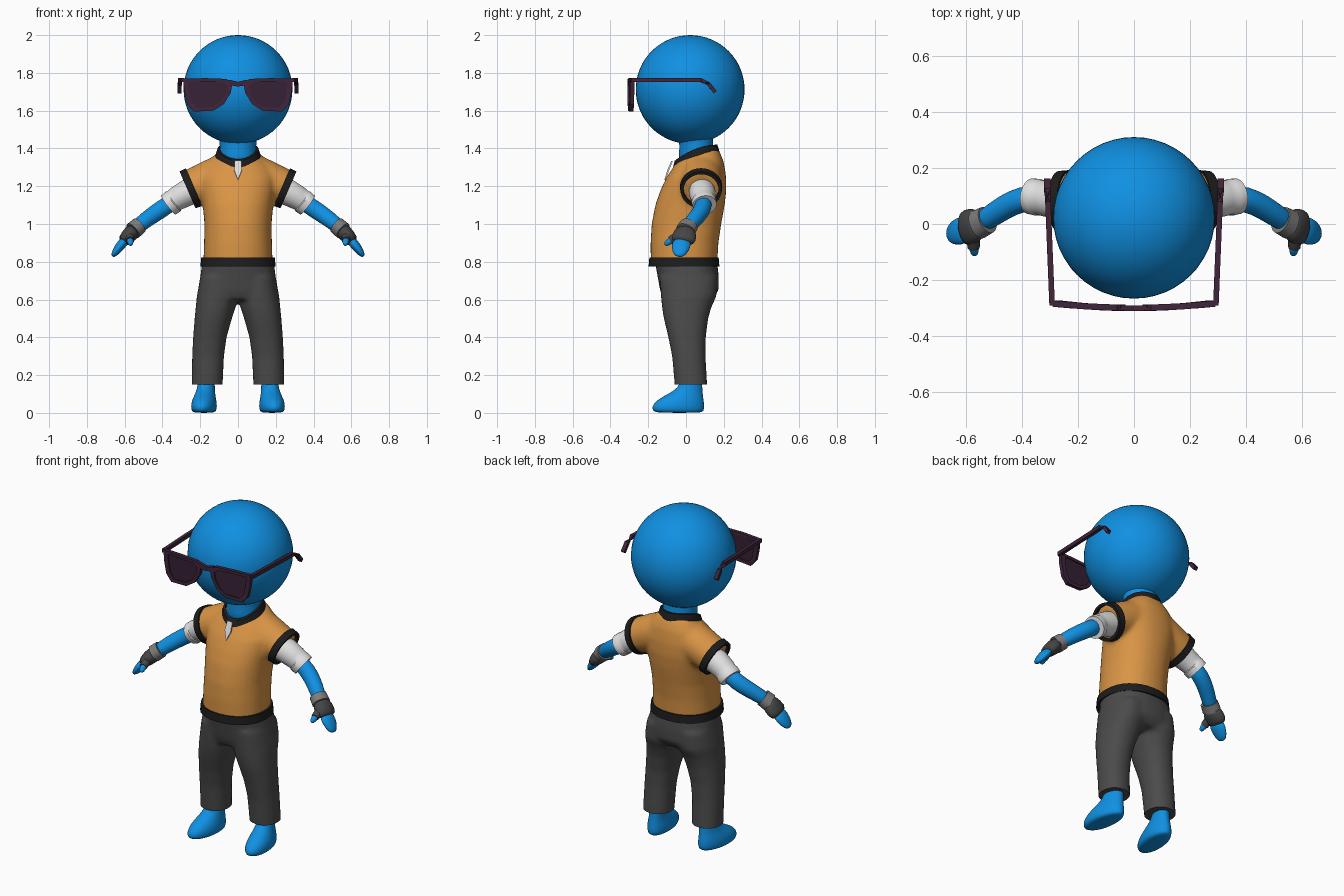
import bpy, bmesh, math
from mathutils import Vector

cube = bpy.data.objects.get("Cube")
if cube:
    bpy.data.objects.remove(cube, do_unlink=True)


def material(name, r, g, b):
    m = bpy.data.materials.new(name)
    m.use_nodes = True
    m.diffuse_color = (r, g, b, 1)
    node = next(n for n in m.node_tree.nodes if n.type == 'BSDF_PRINCIPLED')
    node.inputs["Base Color"].default_value = (r, g, b, 1)
    node.inputs["Roughness"].default_value = 0.7
    return m


BLUE = material("blue skin", 0.005, 0.28, 0.76)
ORANGE = material("orange shirt", 0.7, 0.3, 0.06)
BLACK = material("black trim", 0.012, 0.012, 0.012)
WHITE = material("white sleeve", 0.75, 0.75, 0.75)
GREY = material("grey trousers", 0.07, 0.07, 0.07)
GLOVE = material("dark glove", 0.06, 0.06, 0.06)
BAND = material("grey wristband", 0.2, 0.2, 0.2)
FRAME = material("purple frame", 0.05, 0.018, 0.043)
LENS = material("dark lens", 0.038, 0.016, 0.036)


def ellipse(c, u, v, ru, rv, n=20, phase=0.0, power=2.0):
    """Ring of points, squarer as power grows."""
    pts = []
    for i in range(n):
        a = 2 * math.pi * i / n + phase
        ca, sa = math.cos(a), math.sin(a)
        pts.append(Vector(c) + Vector(u) * ru * math.copysign(abs(ca) ** (2 / power), ca)
                   + Vector(v) * rv * math.copysign(abs(sa) ** (2 / power), sa))
    return pts


def slices(rows, power=2.0, shear=0.0):
    """Level rings from rows of z, front y, back y, inner x, outer x, tilt."""
    rings = []
    for z, yf, yb, xi, xo, tilt in rows:
        yc = (yf + yb) / 2
        ring = ellipse(((xi + xo) / 2, yc, z), (1, 0, 0), (0, 1, tilt),
                       (xo - xi) / 2, (yb - yf) / 2, 32, 0, power)
        for p in ring:
            p.x -= shear * p.y
        rings.append(ring)
    return rings


def path_rings(rows, n=20, phase=0.0):
    """Rings along a path from rows of x, y, z, width in y, thickness."""
    pts = [Vector(r[:3]) for r in rows]
    rings = []
    for i, r in enumerate(rows):
        t = (pts[min(i + 1, len(pts) - 1)] - pts[max(i - 1, 0)]).normalized()
        ref = Vector((0, 1, 0)) if abs(t.y) < 0.85 else Vector((1, 0, 0))
        up = t.cross(ref).normalized()
        rings.append(ellipse(pts[i], up.cross(t), up, r[3], r[4], n, phase))
    return rings


def loft(bm, rings, closed=False):
    vs = [[bm.verts.new(p) for p in r] for r in rings]
    n = len(vs[0])
    for a in range(len(vs) if closed else len(vs) - 1):
        lo, hi = vs[a], vs[(a + 1) % len(vs)]
        for i in range(n):
            j = (i + 1) % n
            bm.faces.new((lo[i], lo[j], hi[j], hi[i]))
    if not closed:
        bm.faces.new(vs[0])
        bm.faces.new(vs[-1])


def build(name, parts, mat, side=1, closed=False, subdiv=0, voxel=0, cut=None, angle=40):
    """Make an object out of one or more lofts, mirrored when side is -1."""
    bm = bmesh.new()
    for rings in parts:
        loft(bm, [[Vector((p.x * side, p.y, p.z)) for p in r] for r in rings], closed)
    bmesh.ops.recalc_face_normals(bm, faces=bm.faces)
    me = bpy.data.meshes.new(name)
    bm.to_mesh(me)
    bm.free()
    ob = bpy.data.objects.new(name, me)
    bpy.context.collection.objects.link(ob)
    if voxel:
        m = ob.modifiers.new("blend", 'REMESH')
        m.mode, m.voxel_size = 'VOXEL', voxel
        m = ob.modifiers.new("soften", 'SMOOTH')
        m.factor, m.iterations = 0.5, 10
    if subdiv:
        ob.modifiers.new("subdivide", 'SUBSURF').levels = subdiv
    bpy.context.view_layer.objects.active = ob
    for m in list(ob.modifiers):
        bpy.ops.object.modifier_apply(modifier=m.name)
    if cut is not None:
        bm = bmesh.new()
        bm.from_mesh(ob.data)
        bmesh.ops.bisect_plane(bm, geom=bm.verts[:] + bm.edges[:] + bm.faces[:],
                               plane_co=(0, 0, cut), plane_no=(0, 0, -1), clear_outer=True)
        bmesh.ops.holes_fill(bm, edges=[e for e in bm.edges if e.is_boundary])
        bm.to_mesh(ob.data)
        bm.free()
    ob.data.materials.clear()
    ob.data.materials.append(mat)
    ob.data.shade_smooth()
    ob.data.set_sharp_from_angle(angle=math.radians(angle))
    return ob


# Head and neck
bpy.ops.mesh.primitive_uv_sphere_add(segments=48, ring_count=32, radius=0.288, location=(0, 0.022, 1.712))
head = bpy.context.object
head.name = "head"
head.data.materials.append(BLUE)
head.data.shade_smooth()
build("neck", [slices([(1.28, -0.04, 0.15, -0.1, 0.1, 0), (1.38, -0.04, 0.15, -0.098, 0.098, 0),
                       (1.43, -0.03, 0.14, -0.094, 0.094, 0), (1.48, -0.06, 0.15, -0.115, 0.115, 0)])],
      BLUE, subdiv=1)

# Shirt body with shoulder stubs blended in
body = slices([(z, f, b, -w, w, t) for z, f, b, w, t in (
    (0.785, -0.187, 0.165, 0.184, 0), (0.9, -0.188, 0.172, 0.18, 0), (1.0, -0.182, 0.187, 0.178, 0),
    (1.1, -0.163, 0.205, 0.187, 0), (1.18, -0.135, 0.214, 0.2, 0), (1.25, -0.105, 0.212, 0.205, 0.04),
    (1.31, -0.075, 0.2, 0.175, 0.15), (1.345, -0.062, 0.18, 0.14, 0.28), (1.37, -0.05, 0.16, 0.11, 0.35))], 2.2)
AXIS = Vector((0.918, 0, -0.397))
HOLE = Vector((0.245, 0.08, 1.19))
ACROSS = Vector((0.397, 0, 0.918))
stubs = []
for s in (1, -1):
    rings = [ellipse(HOLE + AXIS * d, ACROSS, (0, 1, 0), r, r * 1.04) for d, r in
             ((-0.2, 0.11), (-0.1, 0.107), (0.01, 0.1))]
    stubs.append([[Vector((p.x * s, p.y, p.z)) for p in r] for r in rings])
build("shirt", [body] + stubs, ORANGE, voxel=0.012)

# Hem band
hem = [(0.775, 0.012), (0.822, 0.008), (0.822, -0.012), (0.775, -0.012)]
build("shirt_hem", [slices([(z, -0.186 - o, 0.165 + o, -0.187 - o, 0.187 + o, 0) for z, o in hem], 2.2)],
      BLACK, closed=True)


# Collar, dipping towards the front
def collar_ring(grow, drop):
    ring = ellipse((0, 0.053, 0), (1, 0, 0), (0, 1, 0), 0.108 + grow, 0.113 + grow, 40)
    for p in ring:
        p.z = 1.42 - 0.085 * ((0.166 - p.y) / 0.226) ** 2 - drop
    return ring


build("collar", [[collar_ring(0, 0), collar_ring(0.014, 0.045), collar_ring(-0.006, 0.05),
                  collar_ring(-0.012, 0.0)]], BLACK, closed=True)

# White placket in the collar opening
outline = [(0, -0.114, 1.235), (0.02, -0.099, 1.285), (0.017, -0.078, 1.335),
           (-0.017, -0.078, 1.335), (-0.02, -0.099, 1.285)]
build("placket", [[[Vector(p) for p in outline], [Vector(p) + Vector((0, 0.008, -0.004)) for p in outline]]], WHITE)

# Trousers, hips and legs blended
hips = slices([(z, f, b, -w, w, 0) for z, f, b, w in (
    (0.8, -0.165, 0.165, 0.19), (0.72, -0.15, 0.174, 0.2), (0.65, -0.138, 0.174, 0.208), (0.6, -0.12, 0.14, 0.19))], 2.3)
leg = slices([(z, f, b, i, o, 0) for z, f, b, i, o in (
    (0.72, -0.14, 0.165, 0, 0.2), (0.62, -0.133, 0.163, -0.002, 0.218), (0.56, -0.128, 0.135, 0.012, 0.224),
    (0.5, -0.118, 0.118, 0.032, 0.23), (0.4, -0.094, 0.105, 0.06, 0.238), (0.3, -0.074, 0.104, 0.074, 0.243),
    (0.1, -0.056, 0.115, 0.083, 0.246))], 2.2)
other = [[Vector((-p.x, p.y, p.z)) for p in r] for r in leg]
build("trousers", [hips, leg, other], GREY, voxel=0.012, cut=0.15)

# Parts that come in pairs
for s, tag in ((1, "left_"), (-1, "right_")):
    # Foot
    build(tag + "foot", [slices([(z, f, b, i, o, 0) for z, f, b, i, o in (
        (0.0, -0.15, 0.08, 0.13, 0.225), (0.008, -0.175, 0.094, 0.112, 0.24), (0.035, -0.182, 0.098, 0.108, 0.244),
        (0.065, -0.158, 0.094, 0.112, 0.24), (0.09, -0.115, 0.09, 0.119, 0.23), (0.12, -0.06, 0.087, 0.124, 0.22),
        (0.15, -0.03, 0.086, 0.126, 0.216), (0.22, -0.025, 0.08, 0.13, 0.21))], shear=0.1)],
        BLUE, s, subdiv=1, angle=80)

    # Armhole trim and sleeve
    trim = [ellipse(HOLE + AXIS * d, ACROSS, (0, 1, 0), r, r * 1.03, 32) for d, r in
            ((-0.014, 0.109), (0.024, 0.106), (0.024, 0.09), (-0.014, 0.09))]
    build(tag + "armhole_trim", [trim], BLACK, s, closed=True)
    build(tag + "sleeve", [path_rings([(0.2, 0.083, 1.185, 0.07, 0.07), (0.27, 0.086, 1.165, 0.07, 0.07),
          (0.32, 0.092, 1.137, 0.064, 0.064), (0.338, 0.095, 1.124, 0.062, 0.061),
          (0.342, 0.095, 1.12, 0.066, 0.065), (0.368, 0.099, 1.1, 0.064, 0.063)], 32)], WHITE, s)

    # Arm, wristband, glove and hand
    build(tag + "arm", [path_rings([(0.33, 0.095, 1.13, 0.046, 0.046), (0.4, 0.09, 1.082, 0.046, 0.047),
          (0.46, 0.062, 1.042, 0.044, 0.045), (0.51, 0.027, 1.004, 0.041, 0.041),
          (0.56, -0.002, 0.962, 0.037, 0.037)])], BLUE, s, subdiv=1)
    build(tag + "wristband", [path_rings([(0.523, 0.015, 0.992, 0.05, 0.046), (0.556, -0.002, 0.964, 0.053, 0.047)], 32)],
          BAND, s)
    build(tag + "glove", [path_rings([(0.545, 0.003, 0.972, 0.046, 0.04), (0.568, -0.005, 0.95, 0.062, 0.043),
          (0.592, -0.012, 0.924, 0.067, 0.038), (0.612, -0.018, 0.9, 0.057, 0.031)])], GLOVE, s, subdiv=1)
    build(tag + "fingers", [path_rings([(0.595, -0.018, 0.918, 0.05, 0.026), (0.625, -0.026, 0.882, 0.05, 0.026),
          (0.645, -0.033, 0.855, 0.042, 0.021), (0.659, -0.038, 0.836, 0.028, 0.014),
          (0.664, -0.04, 0.829, 0.012, 0.006)])], BLUE, s, subdiv=1, angle=80)
    build(tag + "thumb_sleeve", [path_rings([(0.575, -0.03, 0.945, 0.026, 0.026),
          (0.572, -0.083, 0.912, 0.022, 0.022)])], GLOVE, s)
    build(tag + "thumb", [path_rings([(0.573, -0.065, 0.922, 0.019, 0.019), (0.57, -0.092, 0.905, 0.018, 0.018),
          (0.568, -0.108, 0.892, 0.012, 0.012), (0.567, -0.112, 0.889, 0.005, 0.005)])], BLUE, s, subdiv=1, angle=80)

    # Spectacle rim, lens and temple
    shape = [(0.03, 1.745), (0.06, 1.768), (0.17, 1.772), (0.29, 1.77), (0.286, 1.71), (0.27, 1.635),
             (0.235, 1.595), (0.13, 1.6), (0.075, 1.635), (0.038, 1.695)]

    def rim(scale, dy):
        return [Vector((0.155 + (x - 0.155) * scale, -0.3 + 0.015 * (x / 0.29) ** 2 + dy,
                        1.69 + (z - 1.69) * scale)) for x, z in shape]

    build(tag + "rim", [[rim(1, -0.01), rim(1, 0.012), rim(0.78, 0.012), rim(0.78, -0.01)]], FRAME, s, closed=True, angle=25)
    build(tag + "lens", [[rim(0.79, -0.003), rim(0.79, 0.005)]], LENS, s)
    build(tag + "temple", [path_rings([(0.292, -0.29, 1.762, 0.014, 0.016), (0.307, 0.08, 1.762, 0.014, 0.016),
          (0.309, 0.12, 1.742, 0.014, 0.016), (0.31, 0.155, 1.698, 0.014, 0.016)], 4, math.pi / 4)], FRAME, s, angle=25)

# Spectacle bridge
build("bridge", [path_rings([(-0.05, -0.299, 1.75, 0.014, 0.02), (0, -0.301, 1.74, 0.014, 0.018),
                             (0.05, -0.299, 1.75, 0.014, 0.02)], 4, math.pi / 4)], FRAME, angle=25)
